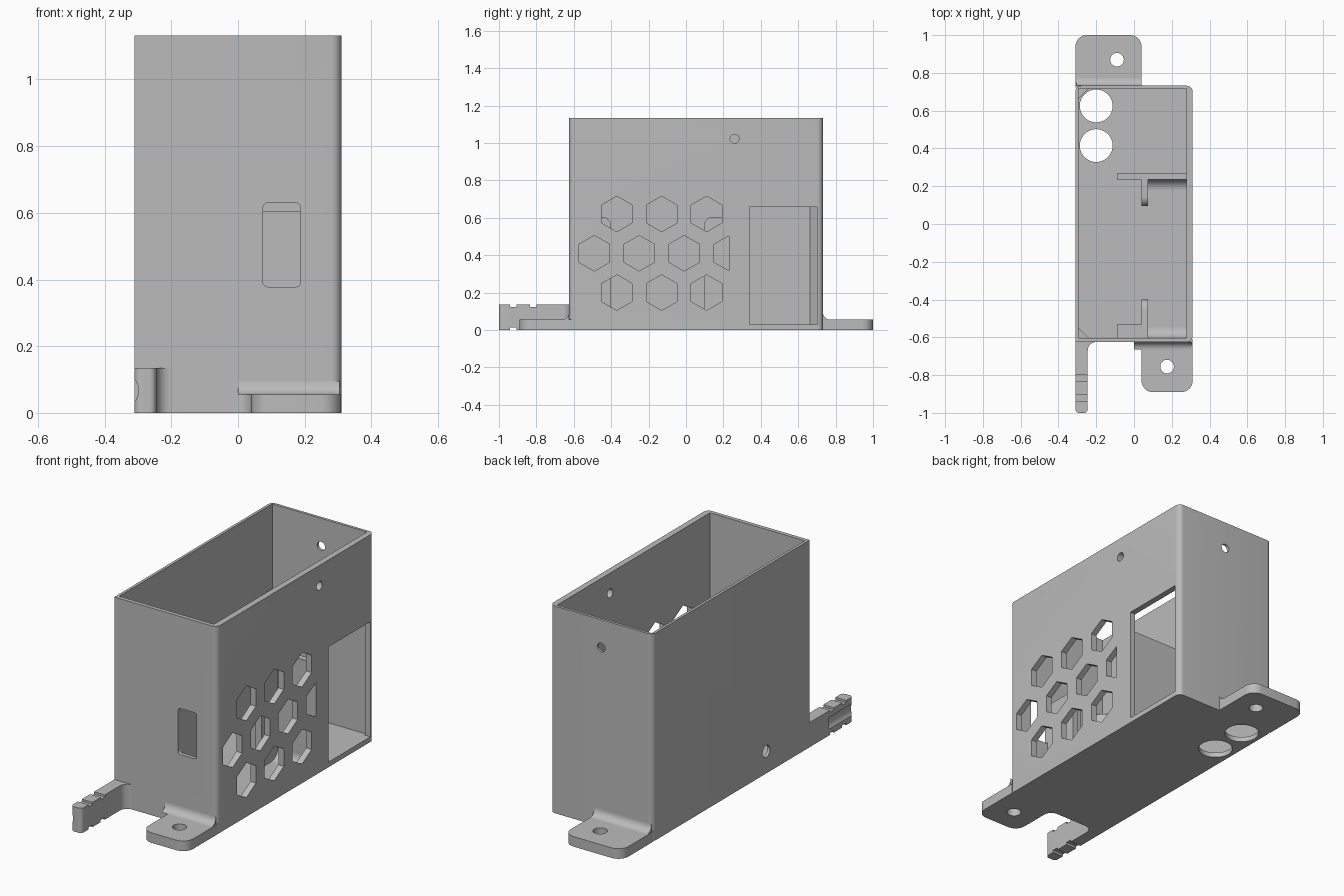
import bpy, bmesh
from math import sin, cos, pi, radians

if "Cube" in bpy.data.objects:
    bpy.data.objects.remove(bpy.data.objects["Cube"])

GREY = (0.5, 0.5, 0.5, 1)
plastic = bpy.data.materials.new("grey plastic")
plastic.use_nodes = True
plastic.diffuse_color = GREY
plastic.node_tree.nodes["Principled BSDF"].inputs["Base Color"].default_value = GREY


def arc(cx, cy, r, start, end, steps=8):
    angles = [radians(start + (end - start) * i / steps) for i in range(steps + 1)]
    return [(cx + r * cos(a), cy + r * sin(a)) for a in angles]


def rect(a0, b0, a1, b1, radii=(0, 0, 0, 0)):
    """Rectangle outline; radii run anticlockwise from the lower left corner."""
    centres = ((a0, b0, 1, 1), (a1, b0, -1, 1), (a1, b1, -1, -1), (a0, b1, 1, -1))
    pts = []
    for i, (a, b, sa, sb) in enumerate(centres):
        r = radii[i]
        if r:
            pts += arc(a + sa * r, b + sb * r, r, 180 + 90 * i, 270 + 90 * i)
        else:
            pts.append((a, b))
    return pts


def circle(a, b, r, sides=32, turn=0):
    step = 2 * pi / sides
    return [(a + r * cos(i * step + turn), b + r * sin(i * step + turn)) for i in range(sides)]


def prism(name, pts, axis, lo, hi):
    """Extrude a flat outline along one axis."""
    place = {"x": lambda a, b, t: (t, a, b),
             "y": lambda a, b, t: (a, t, b),
             "z": lambda a, b, t: (a, b, t)}[axis]
    bm = bmesh.new()
    ends = [[bm.verts.new(place(a, b, t)) for a, b in pts] for t in (lo, hi)]
    for ring in ends:
        bm.faces.new(ring)
    n = len(pts)
    for i in range(n):
        j = (i + 1) % n
        bm.faces.new((ends[0][i], ends[0][j], ends[1][j], ends[1][i]))
    bmesh.ops.recalc_face_normals(bm, faces=bm.faces)
    mesh = bpy.data.meshes.new(name)
    bm.to_mesh(mesh)
    bm.free()
    mesh.materials.append(plastic)
    obj = bpy.data.objects.new(name, mesh)
    bpy.context.collection.objects.link(obj)
    return obj


def activate(obj):
    bpy.ops.object.select_all(action="DESELECT")
    obj.select_set(True)
    bpy.context.view_layer.objects.active = obj


def cut(target, pts, axis, lo, hi):
    cutter = prism("cutter", pts, axis, lo, hi)
    cutter.hide_render = True
    mod = target.modifiers.new("cut", "BOOLEAN")
    mod.operation, mod.solver, mod.object = "DIFFERENCE", "EXACT", cutter
    activate(target)
    bpy.ops.object.modifier_apply(modifier=mod.name)
    bpy.data.objects.remove(cutter)


# Main measures
SIDE, FRONT, BACK, TOP = 0.31, -0.625, 0.732, 1.132
IN_L, IN_R, IN_F, IN_B, FLOOR = -0.295, 0.277, -0.603, 0.717, 0.027
RIB_TOP = 0.605

# Open-topped housing
housing = prism("housing", rect(-SIDE, FRONT, SIDE, BACK, (0, .03, .03, .03)), "z", 0, TOP)
cut(housing, rect(IN_L, IN_F, IN_R, IN_B), "z", FLOOR, TOP + 0.1)

# Hexagonal vents in three staggered rows
for z, start, count in ((0.2, -0.37, 3), (0.41, -0.49, 4), (0.62, -0.37, 3)):
    for i in range(count):
        hexagon = circle(start + i * 0.24, z, 0.095, 6, pi / 6)
        hexagon = [(min(y, 0.23), h) for y, h in hexagon]
        if i == 3:
            # last vent ends at the divider
            hexagon = [(0.23, z - 0.093), (0.23, z + 0.093), (0.148, z + 0.047), (0.148, z - 0.047)]
        cut(housing, hexagon, "x", IN_R - 0.05, SIDE + 0.1)

# Side window, front slot, screw holes and cable holes
cut(housing, rect(0.34, 0.028, 0.70, 0.657), "x", IN_R - 0.05, SIDE + 0.1)
cut(housing, circle(0.26, 1.022, 0.024), "x", IN_R - 0.05, SIDE + 0.1)
cut(housing, rect(0.075, 0.378, 0.188, 0.63, [0.015] * 4), "y", FRONT - 0.1, IN_F + 0.05)
cut(housing, circle(0, 0.98, 0.024), "y", IN_B - 0.05, BACK + 0.1)
cut(housing, circle(-0.25, 0.12, 0.032), "x", -SIDE - 0.1, IN_L + 0.05)
for y in (0.415, 0.625):
    cut(housing, circle(-0.2, y, 0.087, 48), "z", -0.1, FLOOR + 0.1)

# Front mounting flange with a hollow corner on its inner side
LIP, R = 0.055, 0.045
outline = [(SIDE, FRONT + 0.015)]
outline += arc(0.25, -0.83, 0.06, 0, -90) + arc(0.10, -0.83, 0.06, 270, 180)
outline += arc(0.04 - R, FRONT - R, R, 0, 90) + [(0.04 - R, FRONT + 0.015)]
front_flange = prism("front_flange", outline, "z", 0, LIP)
cut(front_flange, circle(0.175, -0.755, 0.036), "z", -0.1, 0.1)

# Rear mounting flange
rear_flange = prism("rear_flange", rect(-SIDE, BACK - 0.01, 0.04, 1, (0, 0, .06, .06)), "z", 0, LIP)
cut(rear_flange, circle(-0.09, 0.87, 0.036), "z", -0.1, 0.1)


def fillet(name, y, z, side, r, x0, x1):
    """Concave strip between a wall at y and a level at z, opening toward side."""
    curve = arc(y + side * r, z + r, r, 270, 180 if side > 0 else 360)
    return prism(name, curve + [(y, z)], "x", x0, x1)


parts = [housing, front_flange, rear_flange,
         fillet("front_flange_fillet", FRONT, LIP, -1, 0.04, 0.0, SIDE - 0.005),
         fillet("rear_flange_fillet", BACK, LIP, 1, 0.04, -SIDE + 0.005, 0.04)]

# Cable arm: flared root, notched end and a round groove on the outer side
ARM_IN, ARM_TOP = -0.245, 0.135
outline = arc(-SIDE + 0.02, -0.98, 0.02, 180, 270) + arc(ARM_IN - 0.02, -0.98, 0.02, 270, 360)
outline += arc(ARM_IN + R, FRONT - R, R, 180, 90) + [(-SIDE, FRONT)]
arm = prism("cable_arm", outline, "z", 0, ARM_TOP)
cut(arm, circle(-0.349, 0.067, 0.051), "y", -1.1, -0.79)
for y in (-0.94, -0.835):
    for z in (0, ARM_TOP):
        cut(arm, rect(y, z - 0.012, y + 0.035, z + 0.012), "x", -0.4, -0.2)
parts.append(arm)

# Inner divider and the matching front support block
parts.append(prism("divider", rect(-0.09, 0.235, IN_R, 0.27), "z", FLOOR, RIB_TOP))
parts.append(prism("front_support", rect(-0.09, IN_F, 0.04, -0.533), "z", FLOOR, RIB_TOP))

# Upright ribs with a rounded free corner
ROUND = 0.05
parts.append(prism("front_rib", rect(IN_F, FLOOR, -0.40, RIB_TOP, (0, 0, ROUND, 0)), "x", 0.04, 0.075))
parts.append(prism("rear_rib", rect(0.095, FLOOR, 0.235, RIB_TOP, (0, 0, 0, ROUND)), "x", 0.04, 0.075))

# Floor fillets of the inner bay
parts.append(fillet("bay_front_fillet", IN_F, FLOOR, 1, 0.055, 0.075, IN_R))
parts.append(fillet("bay_rear_fillet", 0.235, FLOOR, -1, 0.055, 0.075, IN_R))

# Corner gussets
for name, y, s in (("front_gusset", IN_F, 1), ("rear_gusset", IN_B, -1)):
    corner = [(IN_L, y), (IN_L + 0.055, y), (IN_L, y + s * 0.055)]
    parts.append(prism(name, corner, "z", FLOOR, 0.67))

for obj in parts:
    activate(obj)
    bpy.ops.object.shade_smooth_by_angle(angle=radians(35))
